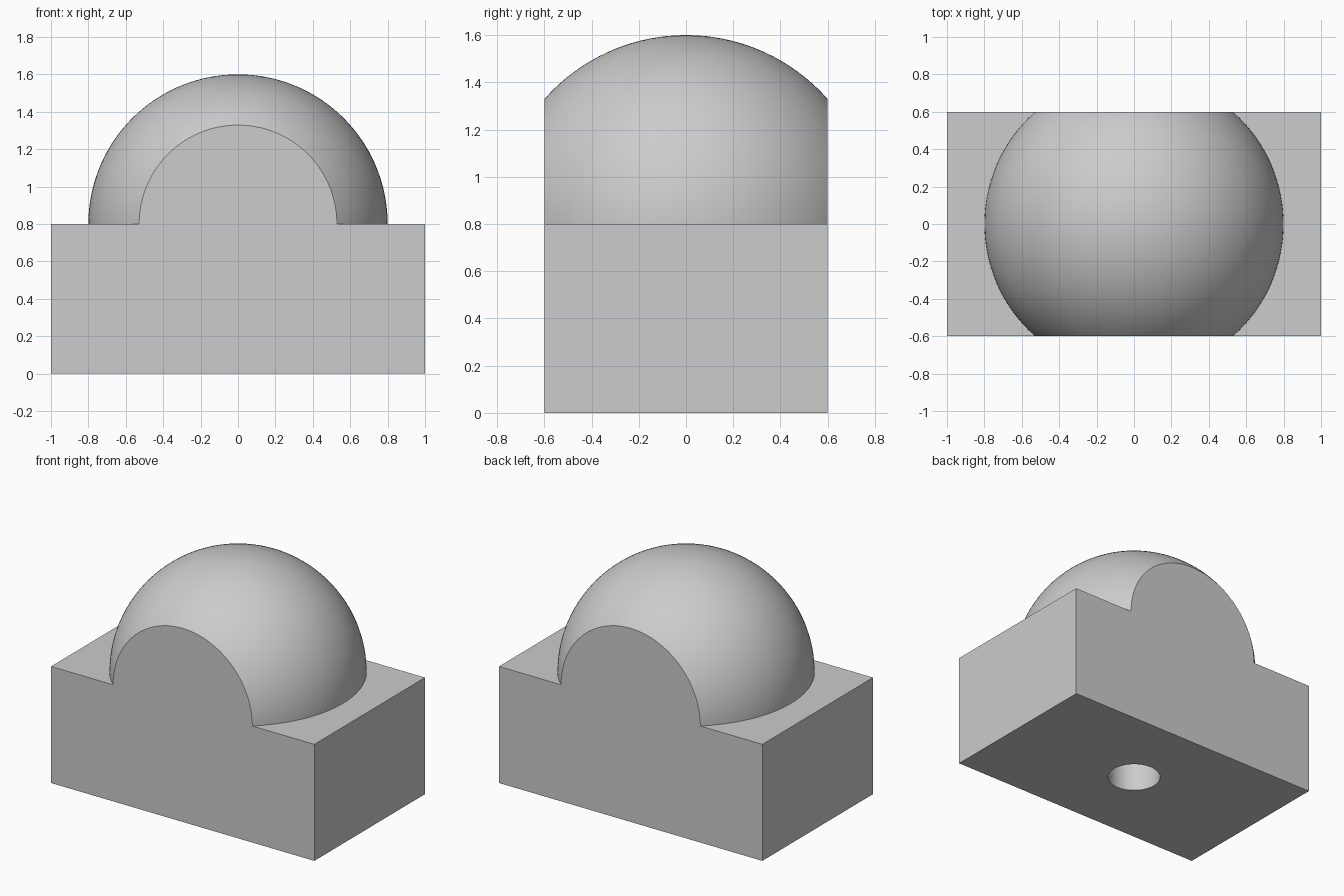
import bpy
import math

if "Cube" in bpy.data.objects:
    bpy.data.objects.remove(bpy.data.objects["Cube"])

LENGTH, DEPTH, BASE_H = 2.0, 1.2, 0.8
DOME_R, HOLE_R, HOLE_DEPTH = 0.8, 0.172, 0.6

grey = bpy.data.materials.new("light_grey")
grey.use_nodes = True
colour = (0.604, 0.604, 0.604, 1)
grey.diffuse_color = colour
grey.node_tree.nodes["Principled BSDF"].inputs["Base Color"].default_value = colour


def finish(name):
    obj = bpy.context.object
    obj.name = name
    obj.data.materials.append(grey)
    return obj


def box(name, size, bottom):
    bpy.ops.mesh.primitive_cube_add(size=1, location=(0, 0, bottom + size[2] / 2))
    bpy.context.object.scale = size
    bpy.ops.object.transform_apply(location=True, rotation=False, scale=True)
    return finish(name)


def combine(body, tool, operation):
    tool.hide_render = True
    mod = body.modifiers.new(tool.name, "BOOLEAN")
    mod.operation, mod.object, mod.solver = operation, tool, "EXACT"
    bpy.context.view_layer.objects.active = body
    bpy.ops.object.modifier_apply(modifier=mod.name)
    bpy.data.objects.remove(tool)


# Oversized block, trimmed to its final depth together with the dome
block = box("domed_block", (LENGTH, 2 * DEPTH, BASE_H + 0.2), -0.2)

# Ball half sunk into the block
bpy.ops.mesh.primitive_uv_sphere_add(segments=128, ring_count=65, radius=DOME_R,
                                     location=(0, 0, BASE_H))
combine(block, finish("dome"), "UNION")

# Flat front, back and underside
combine(block, box("trim_box", (2 * LENGTH, DEPTH, 2 * LENGTH), 0), "INTERSECT")

# Round blind hole in the underside
bpy.ops.mesh.primitive_cylinder_add(vertices=64, radius=HOLE_R, depth=2 * HOLE_DEPTH)
combine(block, finish("hole_cutter"), "DIFFERENCE")

# Smooth dome and hole wall, crisp edges elsewhere
bpy.ops.object.select_all(action="DESELECT")
block.select_set(True)
bpy.context.view_layer.objects.active = block
bpy.ops.object.shade_smooth_by_angle(angle=math.radians(25))
